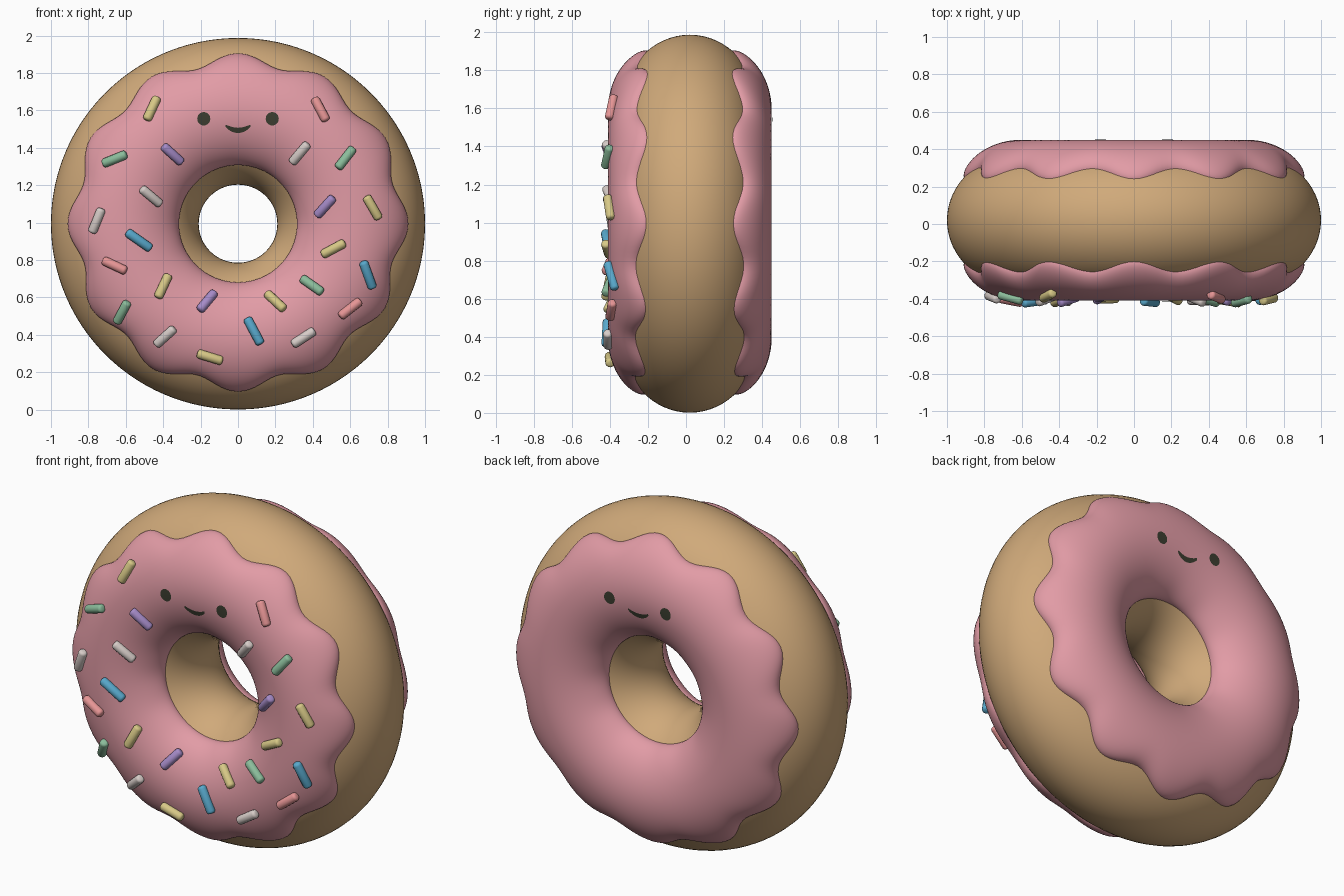
import bpy, bmesh, math
from mathutils import Vector

cube = bpy.data.objects.get("Cube")
if cube:
    bpy.data.objects.remove(cube, do_unlink=True)

CENTRE_Y, CENTRE_Z, SQUASH = 0.02, 0.994, 0.993
RING, WIDE, DEEP = 0.605, 0.395, 0.36        # dough ring radius and section half sizes
ICE_WIDE, ICE_DEEP = 0.015, 0.07             # icing thickness outwards and forwards
SEGMENTS = 180


def material(name, colour):
    mat = bpy.data.materials.new(name)
    mat.use_nodes = True
    mat.diffuse_color = (*colour, 1)
    shader = mat.node_tree.nodes["Principled BSDF"]
    shader.inputs["Base Color"].default_value = (*colour, 1)
    shader.inputs["Roughness"].default_value = 0.6
    return mat


dough = material("dough", (0.63, 0.40, 0.195))
icing = material("pink icing", (0.76, 0.33, 0.38))
ink = material("dark face", (0.045, 0.048, 0.03))
sugar = {
    "yellow": material("yellow sugar", (0.68, 0.58, 0.24)),
    "green": material("green sugar", (0.26, 0.51, 0.33)),
    "purple": material("purple sugar", (0.38, 0.26, 0.58)),
    "white": material("white sugar", (0.68, 0.61, 0.58)),
    "blue": material("blue sugar", (0.10, 0.40, 0.61)),
    "rose": material("rose sugar", (0.79, 0.30, 0.30)),
}


def add_object(name, bm, mat, smooth=True):
    mesh = bpy.data.meshes.new(name)
    for face in bm.faces:
        face.smooth = smooth
    bm.to_mesh(mesh)
    bm.free()
    mesh.materials.append(mat)
    obj = bpy.data.objects.new(name, mesh)
    bpy.context.collection.objects.link(obj)
    return obj


def sweep(name, section, mat):
    """Sweep a closed section(turn) -> [(radius, y)] around the hole."""
    bm = bmesh.new()
    rings = []
    for i in range(SEGMENTS):
        turn = math.tau * i / SEGMENTS
        rings.append([bm.verts.new((r * math.cos(turn), CENTRE_Y + y,
                                    CENTRE_Z + SQUASH * r * math.sin(turn)))
                      for r, y in section(turn)])
    count = len(rings[0])
    for i, ring in enumerate(rings):
        after = rings[(i + 1) % SEGMENTS]
        for j in range(count):
            k = (j + 1) % count
            bm.faces.new((ring[j], ring[k], after[k], after[j]))
    bmesh.ops.recalc_face_normals(bm, faces=bm.faces)
    return add_object(name, bm, mat)


def layer(phi, lift):
    """Point on the dough section, raised by a share of the icing thickness."""
    return (RING + (WIDE + ICE_WIDE * lift) * math.cos(phi),
            (DEEP + ICE_DEEP * lift) * math.sin(phi))


# Dough ring
sweep("dough_ring", lambda turn: [layer(math.tau * i / 64, 0) for i in range(64)], dough)


# Scalloped icing with a rounded lip, front and back
def icing_section(side):
    def section(turn):
        outer = math.radians(45.5 - 6 * math.cos(12 * turn) - 1.5 * math.sin(turn))
        inner = math.radians(137)
        points = []
        for i in range(49):
            s = -math.cos(math.pi * i / 48)
            lift = 1.1 * (1 - abs(s) ** 6) ** 0.4 - 0.1
            points.append(layer(outer + (inner - outer) * (s + 1) / 2, lift))
        for i in range(9):                   # hidden underside
            points.append(layer(inner + (outer - inner) * i / 8, -0.5))
        return [(r, side * y) for r, y in points]
    return section


sides = {"front": -1, "back": 1}
for label, side in sides.items():
    sweep(label + "_icing", icing_section(side), icing)


def on_icing(x, z, side, lift=0.0):
    r = math.hypot(x, (z - CENTRE_Z) / SQUASH)
    u = (r - RING) / (WIDE + ICE_WIDE)
    y = (DEEP + ICE_DEEP) * math.sqrt(1 - u * u) + lift
    return Vector((x, CENTRE_Y + side * y, z))


# Faces: two eyes and a smile laid on each icing
for label, side in sides.items():
    def spot(x, z):
        return on_icing(-side * x, z, side, 0.004)

    for hand, eye_x in (("left", 0.183), ("right", -0.183)):
        bm = bmesh.new()
        middle = bm.verts.new(spot(eye_x, 1.555))
        rim = [bm.verts.new(spot(eye_x + 0.035 * math.cos(math.tau * i / 24),
                                 1.555 + 0.036 * math.sin(math.tau * i / 24)))
               for i in range(24)]
        for i in range(24):
            bm.faces.new((middle, rim[i], rim[(i + 1) % 24]))
        add_object(f"{label}_{hand}_eye", bm, ink)

    bm = bmesh.new()
    columns = []
    for i in range(21):
        u = -math.cos(math.pi * i / 20)
        z = 1.517 - 0.024 * (1 - u * u)
        half = 0.004 + 0.01 * math.sqrt(max(0, 1 - u * u))
        columns.append([bm.verts.new(spot(0.066 * u, z + h)) for h in (-half, half)])
    for a, b in zip(columns, columns[1:]):
        bm.faces.new((a[0], b[0], b[1], a[1]))
    add_object(label + "_smile", bm, ink)

# Sprinkles: x, z and tilt in degrees, by colour
sprinkles = {
    "yellow": [(-.46, 1.61, 65), (.72, 1.08, -60), (.51, .86, 28),
               (-.4, .66, 65), (.2, .58, -43), (-.15, .28, -17)],
    "green": [(-.66, 1.34, 22), (.575, 1.345, 52), (.395, .665, -35), (-.62, .52, 62)],
    "purple": [(-.35, 1.365, -42), (.465, 1.085, 48), (-.165, .58, 50)],
    "white": [(.33, 1.37, 50), (-.465, 1.14, -40), (-.755, 1.01, 68),
              (-.39, .39, 42), (.35, .385, 33)],
    "blue": [(-.53, .905, -35), (.695, .72, -70), (.085, .42, -62)],
    "rose": [(.44, 1.605, -62), (-.66, .77, -25), (.6, .54, 38)],
}
for colour, places in sprinkles.items():
    length = 0.16 if colour == "blue" else 0.142
    for number, (x, z, tilt) in enumerate(places, 1):
        dx = math.cos(math.radians(tilt)) * length / 2
        dz = math.sin(math.radians(tilt)) * length / 2
        start = on_icing(x - dx, z - dz, -1, 0.014)
        end = on_icing(x + dx, z + dz, -1, 0.014)
        bm = bmesh.new()
        bmesh.ops.create_cone(bm, cap_ends=True, segments=14, radius1=0.025,
                              radius2=0.025, depth=length)
        caps = [e for e in bm.edges if abs(e.verts[0].co.z - e.verts[1].co.z) < 0.001]
        bmesh.ops.bevel(bm, geom=caps, offset=0.015, segments=3, profile=0.5,
                        affect="EDGES")
        obj = add_object(f"{colour}_sprinkle_{number}", bm, sugar[colour])
        obj.location = (start + end) / 2
        obj.rotation_euler = (end - start).to_track_quat("Z", "Y").to_euler()
